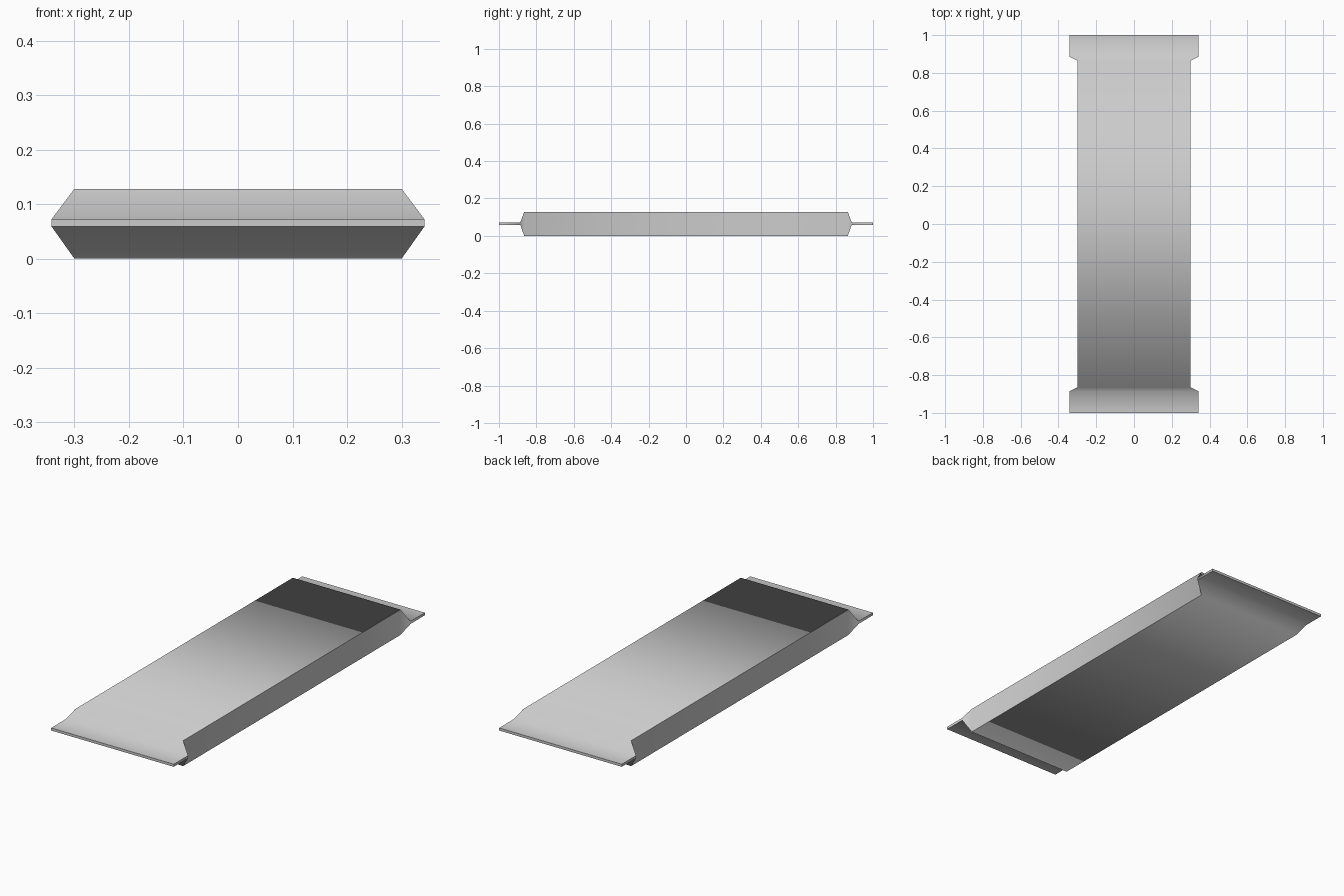
import bpy
import bmesh
import math

default = bpy.data.objects.get("Cube")
if default:
    bpy.data.objects.remove(default, do_unlink=True)

# Single grey finish
grey = bpy.data.materials.new("light_grey")
grey.use_nodes = True
colour = (0.6, 0.6, 0.6, 1)
grey.diffuse_color = colour
grey.node_tree.nodes["Principled BSDF"].inputs["Base Color"].default_value = colour

# Half-length stations: distance from centre, half width, bottom, top
END = [
    (0.865, 0.30, 0.0, 0.128),    # end of the thick body
    (0.886, 0.342, 0.059, 0.072), # flared root of the lip
    (1.0, 0.342, 0.059, 0.072),   # outer edge of the lip
]
stations = [(-y, w, lo, hi) for y, w, lo, hi in reversed(END)] + END


def section(bm, y, w, lo, hi):
    """Rectangular cross-section across the panel."""
    return [bm.verts.new(p) for p in
            ((-w, y, lo), (w, y, lo), (w, y, hi), (-w, y, hi))]


# Panel body and both lips, lofted through the stations
bm = bmesh.new()
rings = [section(bm, *s) for s in stations]
for a, b in zip(rings, rings[1:]):
    for i in range(4):
        j = (i + 1) % 4
        bm.faces.new((a[i], a[j], b[j], b[i]))
bm.faces.new(rings[0])
bm.faces.new(rings[-1])
bmesh.ops.recalc_face_normals(bm, faces=bm.faces)

mesh = bpy.data.meshes.new("flanged_panel")
bm.to_mesh(mesh)
bm.free()
mesh.materials.append(grey)
panel = bpy.data.objects.new("flanged_panel", mesh)
bpy.context.collection.objects.link(panel)

# Smooth across the sloped ends, sharp along the long edges
bpy.ops.object.select_all(action="DESELECT")
panel.select_set(True)
bpy.context.view_layer.objects.active = panel
bpy.ops.object.shade_smooth_by_angle(angle=math.radians(80))
